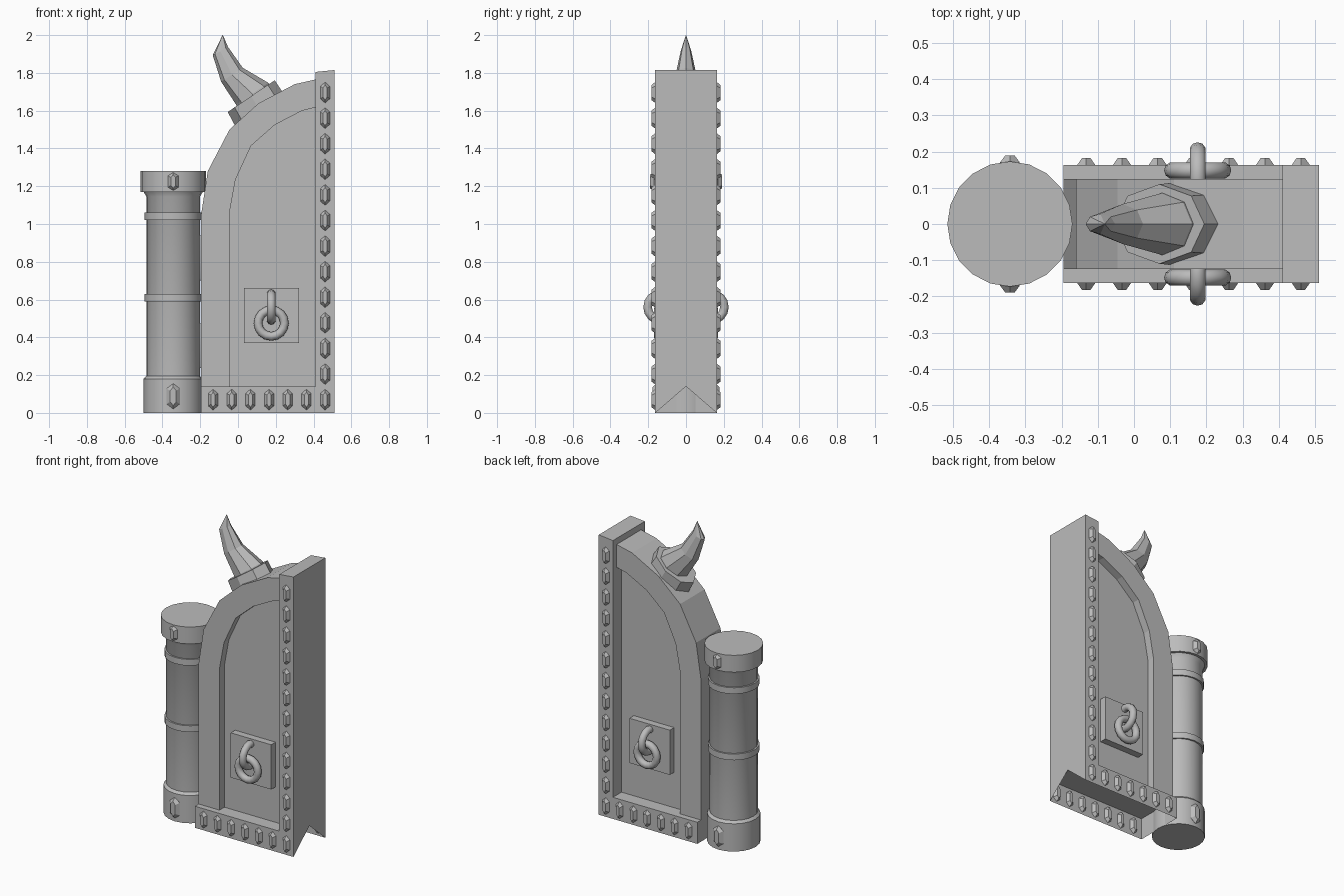
import bpy, bmesh, math
from mathutils import Matrix, Vector

cube = bpy.data.objects.get("Cube")
if cube:
    bpy.data.objects.remove(cube, do_unlink=True)

grey = bpy.data.materials.new("plain grey")
grey.use_nodes = True
GREY = (0.5, 0.5, 0.5, 1)
grey.diffuse_color = GREY
grey.node_tree.nodes["Principled BSDF"].inputs["Base Color"].default_value = GREY


def finish(name, bm, smooth=None, fix=True):
    if fix:
        bmesh.ops.recalc_face_normals(bm, faces=bm.faces)
    mesh = bpy.data.meshes.new(name)
    bm.to_mesh(mesh)
    bm.free()
    obj = bpy.data.objects.new(name, mesh)
    bpy.context.collection.objects.link(obj)
    mesh.materials.append(grey)
    if smooth:
        bpy.ops.object.select_all(action='DESELECT')
        obj.select_set(True)
        bpy.context.view_layer.objects.active = obj
        bpy.ops.object.shade_smooth_by_angle(angle=math.radians(smooth))
    return obj


def prism(name, profile, front, back):
    """Extrude an x-z profile along y."""
    bm = bmesh.new()
    face = bm.faces.new([bm.verts.new((x, front, z)) for x, z in profile])
    new = bmesh.ops.extrude_face_region(bm, geom=[face])["geom"]
    bmesh.ops.translate(bm, vec=(0, back - front, 0),
                        verts=[v for v in new if isinstance(v, bmesh.types.BMVert)])
    return finish(name, bm)


def box(name, x0, x1, front, back, z0, z1):
    return prism(name, [(x0, z0), (x1, z0), (x1, z1), (x0, z1)], front, back)


def skin(bm, rings):
    """Join vertex rings and close both ends."""
    n = len(rings[0])
    for low, high in zip(rings, rings[1:]):
        for i in range(n):
            j = (i + 1) % n
            bm.faces.new((low[i], low[j], high[j], high[i]))
    bm.faces.new(rings[0][::-1])
    bm.faces.new(rings[-1])


def column(name, x, profile, sides, smooth=40):
    """Stack of (radius, height) rings about a vertical axis."""
    bm = bmesh.new()
    rings = []
    for r, z in profile:
        angles = [2 * math.pi * i / sides for i in range(sides)]
        rings.append([bm.verts.new((x + r * math.cos(a), r * math.sin(a), z)) for a in angles])
    skin(bm, rings)
    return finish(name, bm, smooth)


def stud(name, x, y, z, height=0.11, width=0.05):
    """Faceted long hexagonal gem, bulging to both sides of the wall."""
    bm = bmesh.new()
    w, h = width / 2, height / 2
    outline = [(0, -h), (w, -h * 0.6), (w, h * 0.6), (0, h), (-w, h * 0.6), (-w, -h * 0.6)]
    rings = [[bm.verts.new((x + a * s, y + d, z + b * (s + 1) / 2)) for a, b in outline]
             for d, s in ((-0.02, 0.45), (0, 1), (0.02, 0.45))]
    skin(bm, rings)
    return finish(name, bm)


def torus(name, centre, rotation, major=0.07, minor=0.023, steps=16, sides=10):
    bm = bmesh.new()
    grid = []
    for i in range(steps):
        a = 2 * math.pi * i / steps
        grid.append([])
        for j in range(sides):
            b = 2 * math.pi * j / sides
            r = major + minor * math.cos(b)
            grid[-1].append(bm.verts.new((r * math.cos(a), r * math.sin(a), minor * math.sin(b))))
    for i in range(steps):
        for j in range(sides):
            k, m = (i + 1) % steps, (j + 1) % sides
            bm.faces.new((grid[i][j], grid[k][j], grid[k][m], grid[i][m]))
    bmesh.ops.transform(bm, matrix=Matrix.Translation(centre) @ rotation, verts=bm.verts)
    return finish(name, bm, 60)


def horn_part(name, sections, sides=8):
    """Elliptical rings, each (x, z, half length, half width, tilt in degrees)."""
    bm = bmesh.new()
    rings = []
    for x, z, length, width, tilt in sections:
        t = math.radians(tilt)
        ring = []
        for i in range(sides):
            a = 2 * math.pi * i / sides
            u = length * math.cos(a)
            ring.append(bm.verts.new((x + u * math.cos(t), width * math.sin(a), z + u * math.sin(t))))
        rings.append(ring)
    skin(bm, rings)
    return finish(name, bm)


D = 0.163       # half depth of the post and bottom bar
BAR = 0.14      # height of the bottom bar
LEFT, POST, END = -0.195, 0.41, 0.512

# Round gate pillar with base, bands and cap
PX = -0.343
column("pillar_shaft", PX, [(0.142, 0.1), (0.142, 1.145), (0.158, 1.172)], 20)
column("pillar_base", PX, [(0.157, 0), (0.157, 0.18), (0.142, 0.195)], 20)
column("pillar_cap", PX, [(0.173, 1.17), (0.173, 1.28)], 20)
for i, z in enumerate((0.61, 1.04)):
    column(f"pillar_band_{i}", PX, [(0.152, z - 0.02), (0.152, z + 0.02)], 20)

# Hinge knuckles between pillar and door
for i, z in enumerate((0.355, 0.82)):
    column(f"hinge_{i}", -0.195, [(0.018, z - 0.118), (0.023, z - 0.108),
                                  (0.023, z + 0.108), (0.018, z + 0.118)], 10)

# Upright post
prism("edge_post", [(POST, BAR), (END, BAR), (END, 1.815), (POST, 1.805)], -D, D)

# Hollow bottom bar: open below, notched at the post end
bm = bmesh.new()
for quad in ([(LEFT, -D, 0), (END, -D, 0), (END, -D, BAR), (LEFT, -D, BAR)],
             [(END, D, 0), (LEFT, D, 0), (LEFT, D, BAR), (END, D, BAR)],
             [(LEFT, -D, BAR), (END, -D, BAR), (END, D, BAR), (LEFT, D, BAR)],
             [(LEFT, D, 0), (LEFT, -D, 0), (LEFT, -D, BAR), (LEFT, D, BAR)],
             [(END, -D, 0), (END, 0, BAR), (END, -D, BAR)],
             [(END, D, 0), (END, D, BAR), (END, 0, BAR)]):
    bm.faces.new([bm.verts.new(p) for p in quad])
bmesh.ops.remove_doubles(bm, verts=bm.verts, dist=0.0001)
finish("bottom_bar", bm, fix=False)

# Arched frame and recessed door panel
outer = [(LEFT, BAR), (LEFT, 1.05), (-0.16, 1.28), (-0.045, 1.5),
         (0.11, 1.64), (0.30, 1.74), (POST, 1.765)]
inner = [(-0.045, BAR), (-0.045, 1.06), (-0.013, 1.235), (0.07, 1.415),
         (0.195, 1.525), (0.34, 1.6), (POST, 1.617)]
prism("arch_frame", outer + inner[::-1], -0.125, 0.125)
prism("door_panel", inner + [(POST, BAR)], -0.075, 0.075)

# Handle plate and two linked rings on each side
for side, s in (("front", -1), ("back", 1)):
    y0, y1 = sorted((s * 0.07, s * 0.12))
    box(f"handle_plate_{side}", 0.032, 0.322, y0, y1, 0.37, 0.66)
    torus(f"pull_ring_{side}", Vector((0.176, s * 0.148, 0.475)), Matrix.Rotation(math.pi / 2, 4, 'X'))
    torus(f"link_ring_{side}", Vector((0.176, s * 0.133, 0.56)), Matrix.Rotation(math.pi / 2, 4, 'Y'))
    # Studs along post, bar and pillar
    for i in range(13):
        stud(f"post_stud_{side}_{i}", 0.461, s * D, 0.07 + i * 0.1355)
    for i in range(6):
        stud(f"bar_stud_{side}_{i}", -0.132 + i * 0.0988, s * D, 0.07)
    stud(f"base_stud_{side}", PX, s * 0.157, 0.088, 0.135, 0.07)
    stud(f"cap_stud_{side}", PX, s * 0.17, 1.225, 0.1, 0.055)

# Curved horn in a tilted collar
horn_part("horn_collar", [(0.122, 1.59, 0.155, 0.115, 34), (0.07, 1.677, 0.15, 0.11, 34)])
horn_part("horn", [(0.09, 1.66, 0.105, 0.088, 34), (0.075, 1.69, 0.103, 0.085, 34),
                   (-0.032, 1.79, 0.068, 0.055, 33), (-0.093, 1.915, 0.046, 0.028, 28),
                   (-0.081, 2.0, 0.001, 0.001, 0)])
